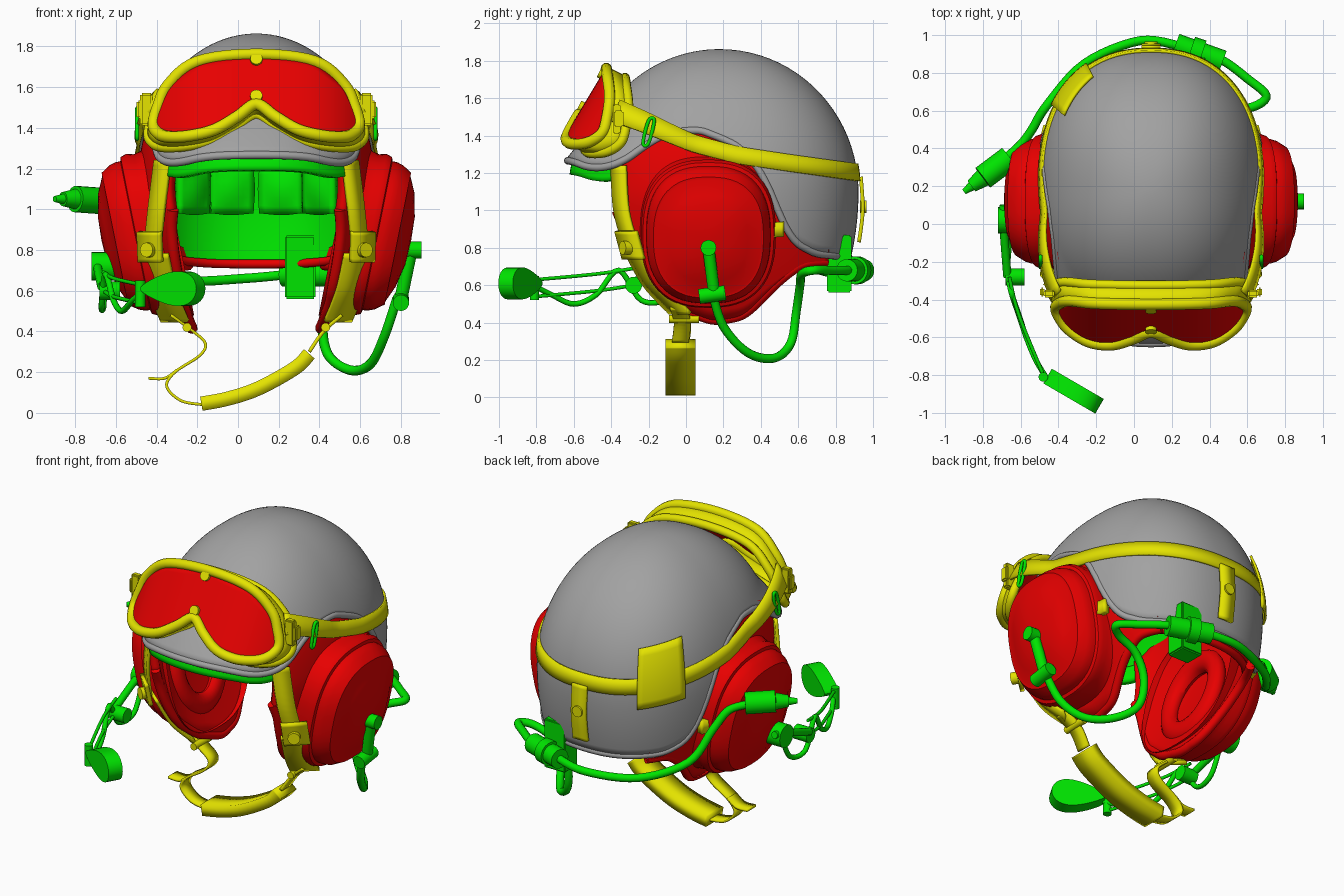
import bpy, bmesh
from math import sin, cos, asin, sqrt, pi, radians, copysign
from mathutils import Vector, Matrix

cube = bpy.data.objects.get("Cube")
if cube:
    bpy.data.objects.remove(cube)


def material(name, colour):
    mat = bpy.data.materials.new(name)
    mat.use_nodes = True
    mat.diffuse_color = (*colour, 1)
    mat.node_tree.nodes["Principled BSDF"].inputs["Base Color"].default_value = (*colour, 1)
    return mat


GREY = material("shell grey", (.36, .36, .36))
RED = material("bright red", (.8, 0, 0))
GREEN = material("bright green", (0, .78, 0))
YELLOW = material("bright yellow", (.78, .77, 0))
CX, CY, RX, RY, Z0, RZ = .09, .18, .59, .73, 1.1, .75


# ---- helpers ----
def finish(name, bm, mat, thick=0):
    mesh = bpy.data.meshes.new(name)
    bmesh.ops.recalc_face_normals(bm, faces=bm.faces[:])
    bm.to_mesh(mesh)
    bm.free()
    mesh.materials.append(mat)
    mesh.shade_smooth()
    mesh.set_sharp_from_angle(angle=radians(38))
    obj = bpy.data.objects.new(name, mesh)
    bpy.context.collection.objects.link(obj)
    if thick:
        solid = obj.modifiers.new("thickness", "SOLIDIFY")
        solid.thickness, solid.offset = thick, 0


def grid(name, nu, nv, point, mat, thick=0):
    bm = bmesh.new()
    rows = [[bm.verts.new(point(i / nu, j / nv)) for j in range(nv + 1)] for i in range(nu + 1)]
    for a, b in zip(rows, rows[1:]):
        for j in range(nv):
            bm.faces.new((a[j], b[j], b[j + 1], a[j + 1]))
    bmesh.ops.remove_doubles(bm, verts=bm.verts[:], dist=.0005)
    finish(name, bm, mat, thick)


def smooth_path(points, closed=False, steps=6):
    pts = [Vector(p) for p in points]
    n = len(pts)
    pick = (lambda i: pts[i % n]) if closed else (lambda i: pts[max(0, min(n - 1, i))])
    out = []
    for i in range(n if closed else n - 1):
        a, b, c, d = (pick(i + k) for k in (-1, 0, 1, 2))
        for t in (s / steps for s in range(steps)):
            out.append(b + (c - a) * t / 2 + (a * 2 - b * 5 + c * 4 - d) * t * t / 2
                       + (b * 3 - a - c * 3 + d) * t ** 3 / 2)
    return out if closed else out + [pts[-1]]


def tube(name, points, radius, mat, closed=False):
    curve = bpy.data.curves.new(name, "CURVE")
    curve.dimensions = "3D"
    curve.bevel_depth, curve.bevel_resolution, curve.use_fill_caps = radius, 3, True
    path = smooth_path(points, closed)
    spline = curve.splines.new("POLY")
    spline.points.add(len(path) - 1)
    for knot, p in zip(spline.points, path):
        knot.co = (*p, 1)
    spline.use_cyclic_u, spline.use_smooth = closed, True
    curve.materials.append(mat)
    bpy.context.collection.objects.link(bpy.data.objects.new(name, curve))


def ribbon(name, points, width, thick, mat):
    path, width = smooth_path(points), Vector(width)
    last = len(path) - 1
    grid(name, last, 1, lambda u, v: path[round(u * last)] + width * (v - .5), mat, thick)


def rod(name, start, end, r1, mat, r2=None):
    start, end = Vector(start), Vector(end)
    axis = end - start
    place = Matrix.Translation((start + end) / 2) @ axis.to_track_quat("Z", "Y").to_matrix().to_4x4()
    bm = bmesh.new()
    bmesh.ops.create_cone(bm, cap_ends=True, segments=20, radius1=r1, matrix=place,
                          radius2=r1 if r2 is None else r2, depth=axis.length)
    finish(name, bm, mat)


def box(name, centre, size, mat):
    bm = bmesh.new()
    bmesh.ops.create_cube(bm, size=1, matrix=Matrix.Translation(centre) @ Matrix.Diagonal((*size, 1)))
    bmesh.ops.bevel(bm, geom=bm.edges[:], offset=.008, segments=2, affect="EDGES")
    finish(name, bm, mat)


def lerp(knots, x):
    for (a, p), (b, q) in zip(knots, knots[1:]):
        if x <= b:
            return p + (q - p) * max(0, (x - a) / (b - a))
    return knots[-1][1]


def soft(knots, x):
    return sum(lerp(knots, x + k * .02) for k in (-2, -1, 0, 1, 2)) / 5


def clamp(x):
    return max(0, min(1, x))


def bulge(x, n=2.3):
    return copysign(abs(x) ** (2 / n), x)


# ---- shell surface: angle is measured from the front ----
def dome(angle, z, scale=1.0):
    s = (z - Z0) / RZ
    r = sqrt(max(0, 1 - s * s)) if s > 0 else 1 - .25 * s * s
    r = r * scale + .15 * max(0, cos(angle)) ** 2 * clamp((1.45 - z) / .2)
    height = Z0 + (z - Z0) * scale if s > 0 else z
    return Vector((CX + RX * bulge(sin(angle)) * r, CY - RY * bulge(cos(angle)) * r, height))


def depth(angle):
    return CY - RY * bulge(cos(angle))


RIM = [(-.54, 1.27), (-.44, 1.22), (-.33, 1.25), (-.22, 1.36), (-.1, 1.42), (.07, 1.43), (.28, 1.35),
       (.4, 1.22), (.5, .98), (.58, .84), (.71, .77), (.9, .75)]


def rim(angle):
    return soft(RIM, depth(angle))


def cap(scale):
    def point(u, v):
        a = 2 * pi * u
        low = asin((rim(a) - Z0) / RZ)
        return dome(a, Z0 + RZ * sin(low + (pi / 2 - low) * v), scale)
    return point


grid("helmet_shell", 120, 28, cap(1), GREY, .025)
grid("inner_liner", 96, 18, cap(.93), GREEN)
tube("shell_rim_trim", [dome(2 * pi * i / 90, rim(2 * pi * i / 90)) for i in range(90)], .02, GREY, True)
grid("brow_pad", 30, 4, lambda u, v: dome((u - .5) * 1.6, rim((u - .5) * 1.6) - .07 + v * .1, .93), GREEN, .04)
for k in range(4):
    mid = pi + (k - 1.5) * .42
    grid("nape_pad", 8, 6, lambda u, v: dome(mid + (u - .5) * .38, .98 + v * .24,
                                             .87 - .05 * sin(pi * u) * sin(pi * v)), GREEN, .05)
tube("nape_trim", [dome(pi + a / 10, rim(pi + a / 10) - .02, .92) for a in range(-9, 10)], .022, RED)
grid("nape_lining", 30, 2, lambda u, v: dome(pi + 2.2 * (u - .5), rim(pi + 2.2 * (u - .5)) - .02 + .04 * v,
                                             .92 + .05 * v), RED)

# ---- side flaps, ear cups, face straps ----
FLAP = [(-.37, 1.05), (-.33, .88), (-.22, .63), (-.04, .48), (.15, .41), (.31, .44), (.5, .63),
        (.62, .72), (.8, .73)]
CUP = [(1.1, -.14), (1.06, -.07), (1.01, -.005), (1.03, .03), (1, .06), (.95, .065), (.945, .09), (.92, .12),
       (.84, .165), (.8, .165), (.6, .2), (.3, .225), (0, .23)]


def mirrored(side, x, y, z):
    return Vector((CX + side * x, y, z))


for side, word in ((1, "left"), (-1, "right")):
    def flap(u, v):
        y = -.37 + 1.12 * u
        low = soft(FLAP, y)
        z = low + (max(low, soft(RIM, y)) + .03 - low) * v
        width = .56 * (1 - abs((y - CY) / .75) ** 2.3) ** .43
        width *= sqrt(1 - max(0, (z - Z0) / RZ) ** 2)
        return mirrored(side, width * (1 - .45 * clamp((Z0 - z) / .7) ** 1.5), y, z)

    def cup(u, v):
        size, out = CUP[round(v * (len(CUP) - 1))]
        a = 2 * pi * u
        y, z = .35 * size * bulge(cos(a), 2.5), .385 * size * bulge(sin(a), 2.5)
        return mirrored(side, .53 + out + z * .2, .12 + y, .88 + z - out * .15)

    def cushion(u, v):
        a, b = 2 * pi * u, 2 * pi * v
        ring = 1 + .3 * cos(b)
        return mirrored(side, .45 + .05 * sin(b) + .05 * sin(a), .1 + .2 * ring * cos(a), .85 + .24 * ring * sin(a))

    grid(word + "_side_flap", 48, 16, flap, RED, .05)
    tube(word + "_flap_piping", [flap(i / 30, 0) for i in range(31)], .028, RED)
    grid(word + "_ear_cup", 56, len(CUP) - 1, cup, RED)
    grid(word + "_ear_cushion", 36, 12, cushion, RED)
    ribbon(word + "_face_strap", [mirrored(side, *p) for p in (
        (.46, -.36, 1.24), (.49, -.345, 1), (.51, -.29, .8))], (side * .075, .075, 0), .02, YELLOW)
    ribbon(word + "_lower_face_strap", [mirrored(side, *p) for p in (
        (.5, -.27, .78), (.46, -.17, .6), (.4, -.03, .45))], (side * .13, .11, 0), .02, YELLOW)
    ribbon(word + "_snap_patch", [mirrored(side, .525, -.32, .89), mirrored(side, .52, -.28, .74)],
           (side * .11, .11, 0), .025, YELLOW)
    rod(word + "_strap_snap", mirrored(side, .51, -.29, .8), mirrored(side, .54, -.34, .8), .036, YELLOW)
    ribbon(word + "_flap_tab", [mirrored(side, .58, .4, .89), mirrored(side, .55, .52, .9)],
           (0, 0, .08), .04, YELLOW)
    rod(word + "_rim_rivet", dome(side * .5, 1.3), dome(side * .5, 1.3, 1.025), .02, GREY)
    # Goggle outrigger and strap buckle
    box(word + "_goggle_mount", mirrored(side, .54, -.37, 1.49), (.06, .04, .16), YELLOW)
    box(word + "_goggle_hinge", mirrored(side, .575, -.36, 1.49), (.025, .05, .09), YELLOW)
    tube(word + "_strap_buckle", [mirrored(side, .585, y, z) for y, z in (
        (-.23, 1.36), (-.2, 1.36), (-.17, 1.48), (-.2, 1.48))], .01, GREEN, True)

# ---- goggles ----
TOP = [(0, 1.76), (.28, 1.725), (.42, 1.61), (.47, 1.5), (.49, 1.42)]
BOTTOM = [(0, 1.515), (.09, 1.455), (.2, 1.39), (.32, 1.36), (.42, 1.355), (.47, 1.375), (.49, 1.42)]


def goggle(dx, z, back=0.0):
    y = -.42 - .6 * (1.77 - z) + .18 * abs(dx / .5) ** 3.5
    return Vector((CX + dx * (1 + .05 * back), y + .1 * back, z - .05 * back))


def lens(u, v):
    dx = .49 * sin((u - .5) * pi)
    low, high = lerp(BOTTOM, abs(dx)), lerp(TOP, abs(dx))
    return goggle(dx, low + (high - low) * v)


half = TOP + BOTTOM[-2::-1]
outline = [(x * 1.03, z) for x, z in half + [(-x, z) for x, z in half[-2:0:-1]]]
edge = [smooth_path([goggle(x, z, b) for x, z in outline], True) for b in (0, .5, 1)]
grid("goggle_lens", 48, 10, lens, RED, .008)
grid("goggle_body", len(edge[0]), 2, lambda u, v: edge[round(v * 2)][round(u * len(edge[0])) % len(edge[0])],
     YELLOW, .02)
tube("goggle_front_frame", [goggle(x, z) for x, z in outline], .03, YELLOW, True)
tube("goggle_back_frame", [goggle(x, z, 1) for x, z in outline], .026, YELLOW, True)
for z in (1.55, 1.73):
    spot = goggle(0, z)
    rod("goggle_stud", spot, spot + Vector((0, -.02, .01)), .03, YELLOW)


def strap(u, v):
    a = .85 + (2 * pi - 1.7) * u
    y = depth(a)
    z = lerp([(-.4, 1.47), (-.2, 1.42), (0, 1.36), (.28, 1.29), (.55, 1.25), (.91, 1.2)], y)
    return dome(a, z + (v - .5) * .09, 1.025 + .22 * clamp((-y + .05) / .4))


grid("goggle_strap", 90, 2, strap, YELLOW, .015)
grid("strap_patch", 8, 8, lambda u, v: dome(pi + .53 + .46 * u, 1.08 + .34 * v + .04 * u, 1.04), YELLOW, .015)
ribbon("back_tab", [(CX, .935, 1.18), (CX, .945, 1), (CX, .925, .83)], (.1, 0, 0), .02, YELLOW)
rod("back_tab_snap", (CX, .93, 1.02), (CX, .965, 1.02), .034, YELLOW)

# ---- chin strap ----
across = (0, .09, 0)
ribbon("chin_strap_left", [(.51, -.04, .48), (.42, -.02, .4), (.35, -.03, .3)], across, .018, YELLOW)
ribbon("chin_pad", [(.35, -.03, .29), (.28, -.03, .22), (.1, -.03, .12), (-.05, -.03, .07), (-.18, -.03, .045)],
       (0, .16, 0), .07, YELLOW)
ribbon("chin_strap_right", [(-.17, -.03, .04), (-.28, -.03, .06), (-.35, -.03, .13), (-.31, -.03, .2),
                            (-.19, -.03, .28), (-.16, -.02, .34), (-.22, -.02, .4), (-.33, -.04, .48)],
       across, .014, YELLOW)
ribbon("loose_strap_end", [(-.44, -.03, .17), (-.36, -.03, .17), (-.3, -.03, .21)], across, .014, YELLOW)
for x in (.43, -.25):
    rod("chin_buckle", (x, -.09, .42), (x, .07, .42), .022, YELLOW)

# ---- cables and rear clip ----
rod("left_arm", (.85, .12, .8), (.8, .15, .56), .032, GREEN)
rod("left_arm_knob", (.8, .12, .8), (.9, .12, .8), .042, GREEN)
rod("left_arm_foot", (.8, .07, .54), (.8, .21, .56), .04, GREEN)
tube("left_ear_cable", [(.78, .14, .56), (.72, .2, .38), (.65, .33, .24), (.55, .47, .21), (.44, .56, .29),
                        (.42, .59, .46), (.5, .61, .6), (.63, .62, .66), (.7, .68, .68), (.6, .77, .68),
                        (.48, .86, .68), (.38, .9, .68)], .024, GREEN)
rod("rear_connector", (.22, .95, .68), (.47, .86, .68), .06, GREEN)
rod("rear_connector_collar", (.3, .92, .68), (.36, .9, .68), .075, GREEN)
box("rear_clip", (.305, .82, .715), (.15, .13, .31), GREEN)
tube("nape_cable", [(.25, .94, .68), (.03, .97, .66), (-.26, .85, .65), (-.46, .63, .72), (-.54, .5, .9),
                    (-.6, .42, 1.01), (-.7, .33, 1.04)], .024, GREEN)
rod("plug_sleeve", (-.66, .35, 1.04), (-.8, .245, 1.05), .065, GREEN)
rod("plug_neck", (-.8, .245, 1.05), (-.86, .2, 1.05), .05, GREEN, .035)
rod("plug_tip", (-.86, .2, 1.05), (-.9, .17, 1.05), .025, GREEN, .015)

# ---- microphone boom ----
rod("boom_pivot", (-.6, .02, .72), (-.72, .02, .72), .07, GREEN)
rod("boom_joint", (-.58, -.28, .6), (-.68, -.28, .6), .045, GREEN)
tube("boom_arm", [(-.69, .1, .75), (-.69, -.02, .72), (-.67, -.28, .62)], .022, GREEN)
for lift in (0, .09):
    tube("boom_wire", [(-.66, -.28, .6 + lift), (-.61, -.48, .57 + lift), (-.48, -.8, .54 + lift)], .01, GREEN)
tube("boom_cable", [(-.66, -.02, .68), (-.66, -.1, .53), (-.67, -.24, .52), (-.65, -.36, .68), (-.61, -.48, .55),
                    (-.57, -.6, .5), (-.52, -.72, .55), (-.46, -.82, .6)], .015, GREEN)
rod("boom_clamp", (-.48, -.81, .52), (-.48, -.81, .65), .025, GREEN)


def paddle(u, v):
    a = 2 * pi * u
    inset = (0, 1, 1, 0)[round(v * 3)]
    along, up = .16 * cos(a) * inset, .115 * sin(a) * inset * (.68 + .32 * cos(a))
    out = .045 if v > .5 else -.045
    return Vector((-.32 + along * .86 + out * .5, -.885 - along * .5 + out * .86, .61 + up))


grid("microphone", 32, 3, paddle, GREEN)
